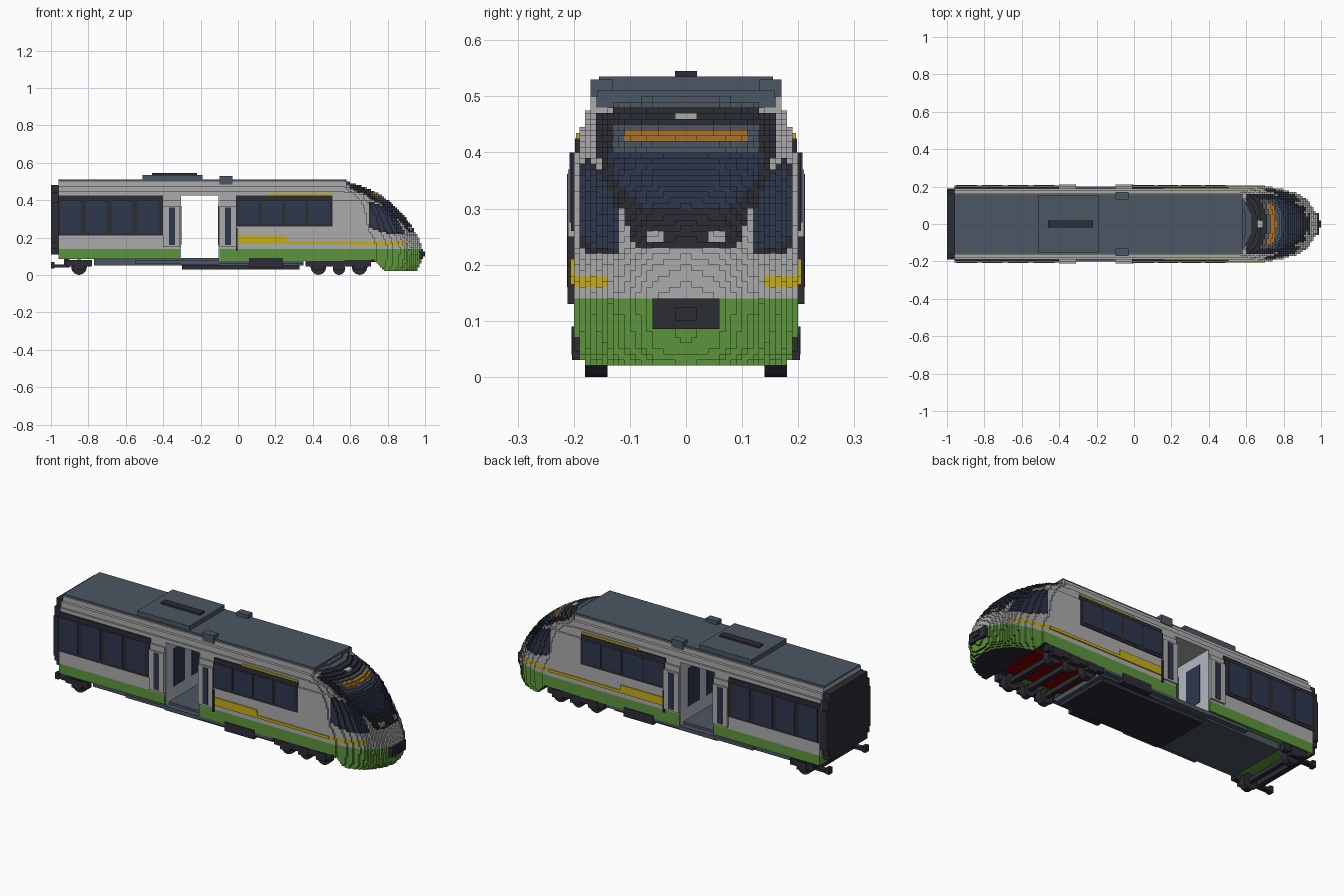
import bpy, bmesh, math

cube = bpy.data.objects.get("Cube")
if cube:
    bpy.data.objects.remove(cube, do_unlink=True)

# Materials
COLOURS = {
    "light_grey": (.41, .41, .41), "green": (.11, .30, .045), "yellow": (.56, .42, .01),
    "charcoal": (.025, .025, .035), "glass_navy": (.028, .038, .075),
    "slate": (.072, .094, .125), "orange": (.42, .17, .02), "red": (.22, 0, 0),
    "pale_panel": (.45, .48, .53),
}
NAMES = list(COLOURS)
MATS = {}
for name, rgb in COLOURS.items():
    m = bpy.data.materials.new(name)
    m.use_nodes = True
    m.diffuse_color = (*rgb, 1)
    bsdf = m.node_tree.nodes["Principled BSDF"]
    bsdf.inputs["Base Color"].default_value = (*rgb, 1)
    bsdf.inputs["Roughness"].default_value = .7
    MATS[name] = m


def finish(name, bm, mats):
    me = bpy.data.meshes.new(name)
    bmesh.ops.recalc_face_normals(bm, faces=bm.faces)
    bm.to_mesh(me)
    bm.free()
    for m in mats:
        me.materials.append(MATS[m])
    ob = bpy.data.objects.new(name, me)
    bpy.context.collection.objects.link(ob)
    return ob


def box(name, x, y, z, mat):
    bm = bmesh.new()
    bmesh.ops.create_cube(bm, size=1)
    for v in bm.verts:
        v.co = [(r[0] + r[1]) / 2 + c * (r[1] - r[0]) for c, r in zip(v.co, (x, y, z))]
    return finish(name, bm, [mat])


def mid(name, x, half, z, mat):
    return box(name, x, (-half, half), z, mat)


def pair(name, x, y, z, mat):
    box(name + "_left", x, y, z, mat)
    box(name + "_right", x, (-y[1], -y[0]), z, mat)


def shell(name, x, steps, mat):
    """Extrude a mirrored, stepped cross-section given as (z, half width) rows."""
    half = [(w, z) for z, w in steps]
    outline = half + [(-w, z) for w, z in reversed(half)]
    bm = bmesh.new()
    face = bm.faces.new([bm.verts.new((x[0], w, z)) for w, z in outline])
    new = bmesh.ops.extrude_face_region(bm, geom=[face])["geom"]
    for v in new:
        if isinstance(v, bmesh.types.BMVert):
            v.co.x = x[1]
    return finish(name, bm, [mat])


def lerp(t, pts):
    if t <= pts[0][0]:
        return pts[0][1]
    for (a, p), (b, q) in zip(pts, pts[1:]):
        if t <= b:
            return p + (q - p) * (t - a) / (b - a)
    return pts[-1][1]


# Car body: two saloons joined over the doorway by the roof
upper = [(.40, .20), (.40, .19), (.445, .19), (.445, .18), (.475, .18), (.475, .165), (.50, .165)]
shell("rear_saloon", (-.96, -.31), [(.14, .20)] + upper, "light_grey")
shell("front_saloon", (-.10, .57), [(.14, .20)] + upper, "light_grey")
shell("doorway_header", (-.31, -.10), [(.425, .19)] + upper[2:], "light_grey")
mid("rear_skirt", (-.96, -.31), .20, (.085, .14), "green")
mid("front_skirt", (-.10, .57), .20, (.075, .14), "green")
mid("doorway_floor", (-.31, -.10), .20, (.055, .075), "slate")

# Roof and its equipment
mid("roof_panel", (-.96, .58), .158, (.495, .51), "slate")
mid("roof_unit", (-.51, -.19), .155, (.51, .535), "slate")
mid("roof_unit_grille", (-.46, -.22), .02, (.535, .545), "charcoal")
pair("roof_vent", (-.10, -.03), (.13, .17), (.485, .53), "slate")

# Gangway at the open end
shell("gangway", (-1, -.96), [(.11, .165), (.14, .165), (.14, .18), (.17, .18), (.17, .19), (.39, .19),
                              (.39, .18), (.44, .18), (.44, .165), (.48, .165)], "charcoal")

# Side windows, door leaves and stripes
for label, x0, x1, z0, start, pitch in (("rear", -.96, -.40, .21, -.95, .138),
                                        ("front", -.01, .505, .26, 0, .126)):
    pair(label + "_window_band", (x0, x1), (.199, .205), (z0, .40), "charcoal")
    pair(label + "_window_head", (x0, x1), (.189, .198), (.40, .425), "charcoal")
    for i in range(4):
        a = start + i * pitch
        pair(f"{label}_pane_{i}", (a, a + .11), (.204, .208), (z0 + .015, .40), "glass_navy")
for label, x0 in (("rear", -.40), ("front", -.10)):
    pair(label + "_door_leaf", (x0, x0 + .09), (.20, .21), (.15, .37), "light_grey")
    pair(label + "_door_glass", (x0 + .03, x0 + .062), (.208, .212), (.16, .362), "glass_navy")
pair("door_seal", (-.012, -.004), (.20, .211), (.13, .25), "charcoal")
pair("wide_stripe", (0, .26), (.20, .206), (.17, .21), "yellow")
pair("long_stripe", (.0, .70), (.20, .206), (.165, .18), "yellow")
pair("upper_stripe", (.16, .505), (.189, .196), (.425, .435), "yellow")

# Vestibule partitions with glazed doors
for label, x, s in (("rear", -.31, 1), ("front", -.10, -1)):
    def span(a, b):
        return tuple(sorted((x + s * a, x + s * b)))
    mid(label + "_partition", span(0, .004), .195, (.075, .425), "pale_panel")
    pair(label + "_partition_glass", span(.003, .007), (.03, .13), (.16, .37), "glass_navy")

# Stepped nose made of small cells
C = .01
FRONT = [(.02, .955), (.05, .975), (.14, .985), (.20, .965), (.26, .93), (.32, .885),
         (.38, .83), (.43, .76), (.46, .70), (.49, .62), (.505, .57)]
DROP = [(0, 0), (.3, .01), (.6, .05), (.8, .10), (.95, .20), (1, .28)]
SCREEN = [(.225, .09), (.29, .11), (.36, .145), (.40, .16)]


def nose_front(y, z):
    w = .20 if z < .40 else .19 if z < .445 else .18 if z < .475 else .165
    if abs(y) > w:
        return 0
    scale = lerp(z, [(.25, 1), (.45, .5)])
    return max(.58, lerp(z, FRONT) - scale * lerp(abs(y) / w, DROP))


def nose_colour(x, y, z, d):
    a = abs(y)
    if d[2] < 0 and z < .10:
        return "charcoal"
    if z < .14:
        return "green"
    if .225 < z < .485 and a < lerp(z, SCREEN) and x > .60:
        if .42 < z < .445 and a < .115:
            return "orange"
        if .40 < z < .455 and a < .13:
            return "slate"
        if .295 < z < .40 and a < lerp(z, [(.295, .07), (.36, .13), (.40, .14)]):
            return "glass_navy"
        if (.455 < z < .475 and a < .016) or (.24 < z < .26 and .04 < a < .07):
            return "light_grey"
        return "charcoal"
    if z > .48 and a < .16:
        return "slate"
    if .16 < z < .18 and a > .14:
        return "yellow"
    low = lerp(x, [(.70, .25), (.80, .222)])
    high = lerp(x, [(.70, .395), (.78, .37), (.90, .27)])
    if .70 < x < .905 and low < z < high and a > .12:
        inner = .712 < x < .89 and low + .012 < z < high - .012
        return "glass_navy" if inner else "charcoal"
    return "light_grey"


cells = set()
for k in range(2, 50):
    z = (k + .5) * C
    back = 57 if k >= 8 else 80 - k
    for j in range(-20, 20):
        reach = nose_front((j + .5) * C, z)
        cells.update((i, j, k) for i in range(back, 100) if (i + .5) * C < reach)

bm = bmesh.new()
corners = {}
for cell in cells:
    for axis in range(3):
        for sign in (-1, 1):
            d = [0, 0, 0]
            d[axis] = sign
            if tuple(c + e for c, e in zip(cell, d)) in cells or (d[0] < 0 and cell[0] == 57):
                continue
            u, v = (axis + 1) % 3, (axis + 2) % 3
            ring = []
            for p, q in ((0, 0), (1, 0), (1, 1), (0, 1)):
                key = list(cell)
                key[axis] += sign > 0
                key[u] += p
                key[v] += q
                key = tuple(key)
                if key not in corners:
                    corners[key] = bm.verts.new([c * C for c in key])
                ring.append(corners[key])
            face = bm.faces.new(ring if sign > 0 else ring[::-1])
            centre = [(c + .5) * C for c in cell]
            face.material_index = NAMES.index(nose_colour(*centre, d))
finish("nose", bm, NAMES)

# Front coupler
mid("coupler_housing", (.95, .99), .06, (.085, .14), "charcoal")
mid("coupler_head", (.98, 1), .02, (.10, .125), "charcoal")

# Underframe
mid("underframe", (-.77, .35), .17, (.05, .09), "slate")
pair("sill", (-.55, .35), (.16, .20), (.06, .077), "slate")
mid("belly_plate", (-.30, .33), .155, (.03, .052), "charcoal")
pair("equipment_box", (.06, .24), (.17, .204), (.04, .09), "charcoal")
mid("red_floor", (.36, .73), .12, (.068, .08), "red")


# Bogies
def wheel(name, x, y, r):
    bm = bmesh.new()
    bmesh.ops.create_cone(bm, cap_ends=True, segments=12, radius1=r, radius2=r, depth=.04)
    for v in bm.verts:
        v.co = (x + v.co.x, y + v.co.z, r + v.co.y)
    finish(name, bm, ["charcoal"])


for label, xs, span in (("front", (.43, .54, .65), (.36, .71)), ("rear", (-.85,), (-.92, -.78))):
    pair(label + "_bogie_frame", span, (.17, .20), (.045, .08), "charcoal")
    for i, x in enumerate(xs):
        mid(f"{label}_axle_{i}", (x - .012, x + .012), .15, (.03, .055), "charcoal")
        pair(f"{label}_axle_box_{i}", (x - .03, x + .03), (.175, .203), (.03, .075), "charcoal")
        for s in (-1, 1):
            wheel(f"{label}_wheel_{i}_{'left' if s > 0 else 'right'}", x, s * .16, .033 if i == 1 else .042)

# Rear tow bars
pair("tow_bar", (-1, -.90), (.145, .175), (.04, .055), "charcoal")
pair("tow_hook", (-1, -.98), (.145, .175), (.035, .07), "charcoal")
mid("rear_cross_beam", (-.93, -.90), .17, (.04, .088), "charcoal")
